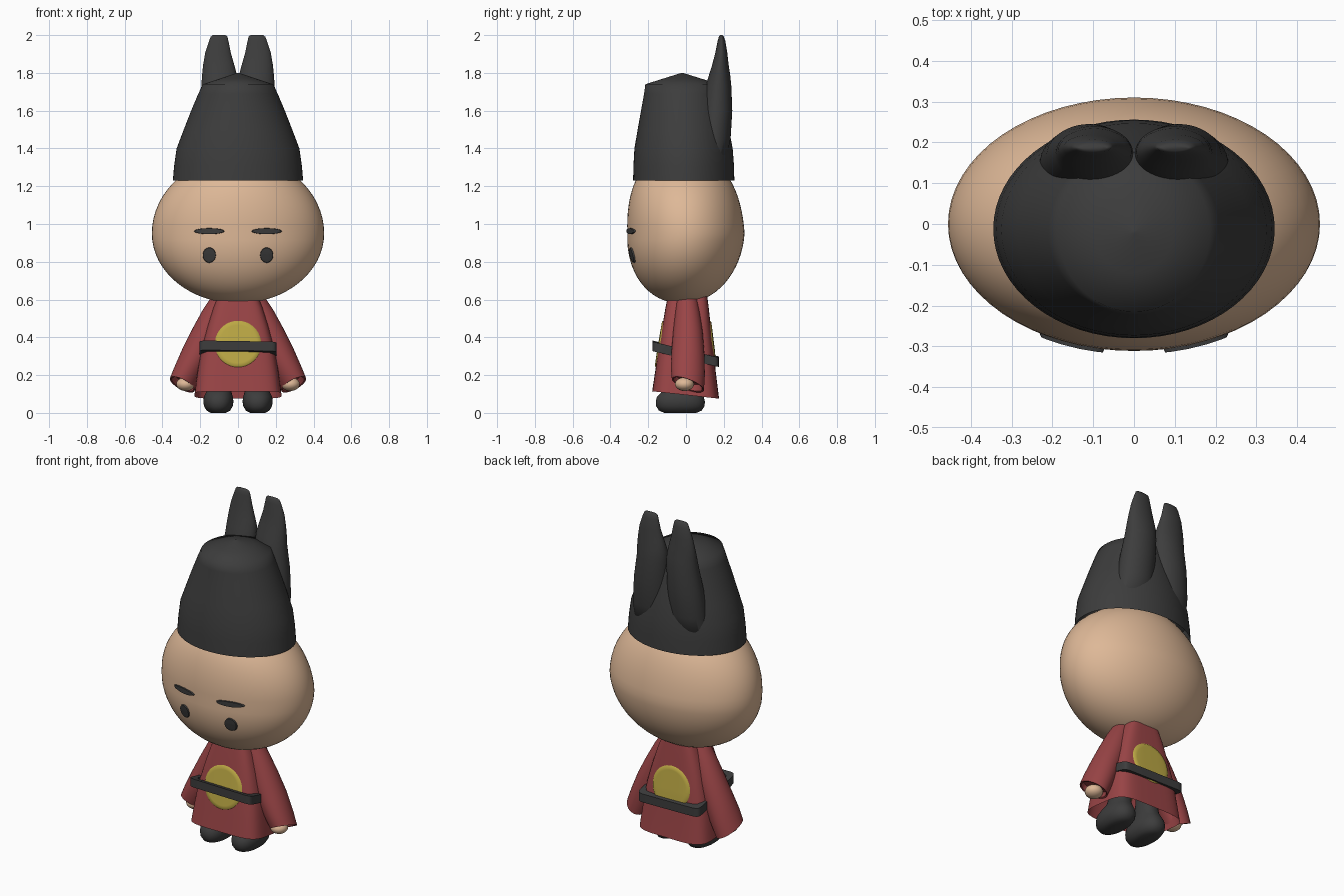
import bpy, bmesh, math
from mathutils import Vector
from mathutils.bvhtree import BVHTree

if "Cube" in bpy.data.objects:
    bpy.data.objects.remove(bpy.data.objects["Cube"], do_unlink=True)


def material(name, rgb):
    mat = bpy.data.materials.new(name)
    mat.use_nodes = True
    mat.diffuse_color = (*rgb, 1)
    mat.node_tree.nodes["Principled BSDF"].inputs["Base Color"].default_value = (*rgb, 1)
    return mat


SKIN = material("skin", (0.73, 0.48, 0.31))
RED = material("robe red", (0.32, 0.058, 0.061))
DARK = material("charcoal", (0.046, 0.046, 0.046))
GOLD = material("gold", (0.50, 0.39, 0.058))


def finish(name, bm, mat, angle=50):
    bmesh.ops.recalc_face_normals(bm, faces=bm.faces)
    mesh = bpy.data.meshes.new(name)
    bm.to_mesh(mesh)
    bm.free()
    mesh.materials.append(mat)
    obj = bpy.data.objects.new(name, mesh)
    bpy.context.collection.objects.link(obj)
    bpy.ops.object.select_all(action='DESELECT')
    obj.select_set(True)
    bpy.context.view_layer.objects.active = obj
    bpy.ops.object.shade_smooth_by_angle(angle=math.radians(angle))
    return obj


def skin_rings(bm, loops):
    for a, b in zip(loops, loops[1:]):
        for i in range(len(a)):
            j = (i + 1) % len(a)
            bm.faces.new((a[i], a[j], b[j], b[i]))


def loft(name, rings, mat, power=2, n=48, side=1, caps=(True, True), closed=False, angle=50):
    """Rings are (x, y, z, half width, half depth, z slope in x, z slope in y)."""
    bm = bmesh.new()
    loops = []
    for ring in rings:
        cx, cy, cz, rx, ry, sx, sy = (*ring, 0, 0)[:7]
        loop = []
        for i in range(n):
            a = math.tau * i / n
            c, s = math.cos(a), math.sin(a)
            dx = rx * math.copysign(abs(c) ** (2 / power), c)
            dy = ry * math.copysign(abs(s) ** (2 / power), s)
            loop.append(bm.verts.new((side * (cx + dx), cy + dy, cz + sx * dx + sy * dy)))
        loops.append(loop)
    skin_rings(bm, loops + loops[:1] if closed else loops)
    for use, loop in zip(caps, (loops[0], loops[-1])):
        if use:
            bm.faces.new(loop)
    return finish(name, bm, mat, angle)


def plate(name, target, x, z, rx, rz, mat, front=-1, raise_by=0.006):
    """Thin oval pressed onto the front or back of a target."""
    mesh = target.data
    tree = BVHTree.FromPolygons([v.co for v in mesh.vertices],
                                [tuple(p.vertices) for p in mesh.polygons])
    bm = bmesh.new()
    loops = []
    for r in (0.05, 0.25, 0.45, 0.65, 0.8, 0.93, 1.0):
        loop = []
        for i in range(40):
            a = math.tau * i / 40
            px, pz = x + rx * r * math.cos(a), z + rz * r * math.sin(a)
            hit = tree.ray_cast(Vector((px, front * 2, pz)), Vector((0, -front, 0)))[0]
            lift = raise_by if r < 1 else -0.002
            loop.append(bm.verts.new((px, hit.y + front * lift, pz)))
        loops.append(loop)
    skin_rings(bm, loops)
    bm.faces.new(loops[0])
    return finish(name, bm, mat)


# Head: a wide egg, fuller in depth above the middle
head_rings = []
for k in range(1, 32):
    a = math.pi * k / 32
    t, s = -math.cos(a), math.sin(a)
    height = 0.406 if t > 0 else 0.37
    head_rings.append((0, -0.022 * abs(t), 0.95 + t * height, 0.456 * s,
                       0.31 * s ** (0.65 if t > 0 else 0.95)))
head = loft("head", head_rings, SKIN, n=64)

# Tall hat with a shallow pointed crown
loft("hat", [(0, -0.012, 1.23, 0.345, 0.268), (0, -0.012, 1.31, 0.338, 0.266),
             (0, -0.013, 1.40, 0.325, 0.260), (0, -0.014, 1.50, 0.287, 0.242),
             (0, -0.016, 1.60, 0.248, 0.222), (0, -0.018, 1.69, 0.210, 0.204),
             (0, -0.020, 1.74, 0.186, 0.195), (0, -0.020, 1.77, 0.095, 0.1),
             (0, -0.020, 1.80, 0.004, 0.004)], DARK, n=64, caps=(False, True), angle=85)

for side, label in ((1, "left"), (-1, "right")):
    # Upright hat flaps that melt into the back of the hat
    loft(label + "_hat_flap",
         [(0.13, 0.12, 1.28, 0.11, 0.08), (0.12, 0.15, 1.45, 0.11, 0.086),
          (0.11, 0.163, 1.60, 0.105, 0.082), (0.098, 0.172, 1.73, 0.096, 0.068),
          (0.098, 0.178, 1.79, 0.092, 0.056), (0.102, 0.182, 1.84, 0.083, 0.044),
          (0.106, 0.187, 1.91, 0.067, 0.031), (0.102, 0.188, 1.97, 0.051, 0.020),
          (0.100, 0.187, 1.992, 0.044, 0.013), (0.100, 0.186, 2.0, 0.034, 0.006)],
         DARK, side=side, angle=85)

    # Eyes and brows
    plate(label + "_eye", head, side * 0.152, 0.835, 0.035, 0.041, DARK, raise_by=0.008)
    plate(label + "_brow", head, side * 0.152, 0.962, 0.081, 0.016, DARK, raise_by=0.009)

    # Wide sleeve, ending in a slanted cuff with a hollow
    loft(label + "_sleeve",
         [(0.090, 0.005, 0.60, 0.050, 0.055, 0.3), (0.125, 0.008, 0.53, 0.060, 0.065, 0.3),
          (0.165, 0.010, 0.43, 0.073, 0.078, 0.3), (0.215, 0.010, 0.32, 0.077, 0.087, 0.32),
          (0.263, 0.010, 0.22, 0.071, 0.090, 0.4, -0.2),
          (0.295, 0.010, 0.15, 0.066, 0.085, 0.45, -0.35),
          (0.293, 0.010, 0.152, 0.058, 0.076, 0.45, -0.35),
          (0.282, 0.010, 0.185, 0.056, 0.072, 0.45, -0.35)],
         RED, side=side)

    # Hand: small rounded fist
    bm = bmesh.new()
    bmesh.ops.create_uvsphere(bm, u_segments=24, v_segments=14, radius=1)
    bmesh.ops.scale(bm, vec=(0.05, 0.05, 0.036), verts=bm.verts)
    bmesh.ops.translate(bm, vec=(side * 0.277, -0.008, 0.152), verts=bm.verts)
    finish(label + "_hand", bm, SKIN)

    # Rounded boot with its shaft hidden in the robe
    loft(label + "_boot",
         [(0.104, -0.03, 0.0, 0.040, 0.085), (0.104, -0.03, 0.012, 0.062, 0.113),
          (0.104, -0.03, 0.035, 0.076, 0.128), (0.104, -0.03, 0.06, 0.080, 0.130),
          (0.104, -0.03, 0.085, 0.077, 0.124), (0.102, -0.025, 0.11, 0.067, 0.105),
          (0.098, -0.01, 0.14, 0.056, 0.075), (0.085, 0.0, 0.25, 0.050, 0.055)],
         DARK, power=2.3, side=side)

# Robe: flared, squared-off and open at the hem
robe = loft("robe", [(0, -0.002, 0.095, 0.230, 0.177, 0, -0.11),
                     (0, -0.002, 0.22, 0.214, 0.160, 0, -0.05),
                     (0, 0.0, 0.34, 0.194, 0.146), (0, 0.003, 0.46, 0.162, 0.128),
                     (0, 0.006, 0.56, 0.130, 0.114), (0, 0.008, 0.62, 0.105, 0.104)],
            RED, power=4.5, n=64, caps=(False, True))

# Gold roundels on the chest and the back
plate("chest_roundel", robe, 0, 0.365, 0.125, 0.125, GOLD, front=-1)
plate("back_roundel", robe, 0, 0.365, 0.125, 0.125, GOLD, front=1)

# Belt: squared band sloping down to the back
slope = (-0.015, -0.24)
loft("belt", [(0, -0.002, z, 0.205 - inset, 0.176 - inset, *slope)
              for z, inset in ((0.288, 0), (0.338, 0), (0.338, 0.03), (0.288, 0.03))],
     DARK, power=14, n=64, caps=(False, False), closed=True, angle=30)
